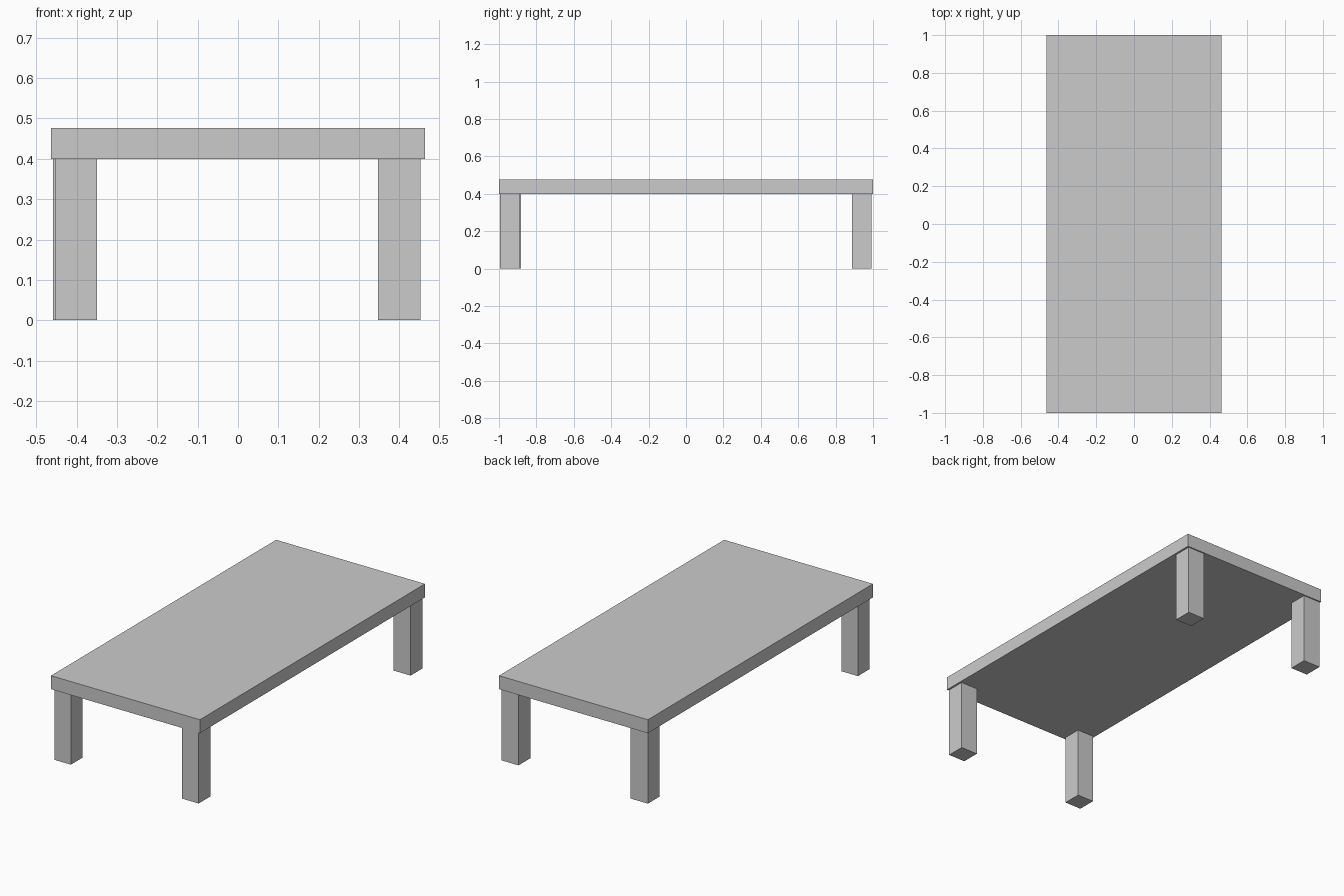
import bpy

if "Cube" in bpy.data.objects:
    bpy.data.objects.remove(bpy.data.objects["Cube"])


def box(name, x, y, z):
    """Box spanning the given (min, max) ranges."""
    spans = (x, y, z)
    bpy.ops.mesh.primitive_cube_add(size=1, location=[(a + b) / 2 for a, b in spans])
    obj = bpy.context.object
    obj.name = name
    obj.scale = [b - a for a, b in spans]
    bpy.ops.object.transform_apply(location=False, rotation=False, scale=True)
    return obj


UNDERSIDE = 0.4

# Thick rectangular slab
box("table_top", (-0.463, 0.463), (-1.0, 1.0), (UNDERSIDE, 0.476))

# Square legs, each set slightly differently in its corner
legs = {
    "front_left_leg": ((-0.453, -0.350), (-0.985, -0.881)),
    "front_right_leg": ((0.347, 0.452), (-0.995, -0.891)),
    "back_left_leg": ((-0.458, -0.351), (0.888, 0.993)),
    "back_right_leg": ((0.347, 0.452), (0.888, 0.993)),
}
for name, (x, y) in legs.items():
    box(name, x, y, (0.0, UNDERSIDE))
